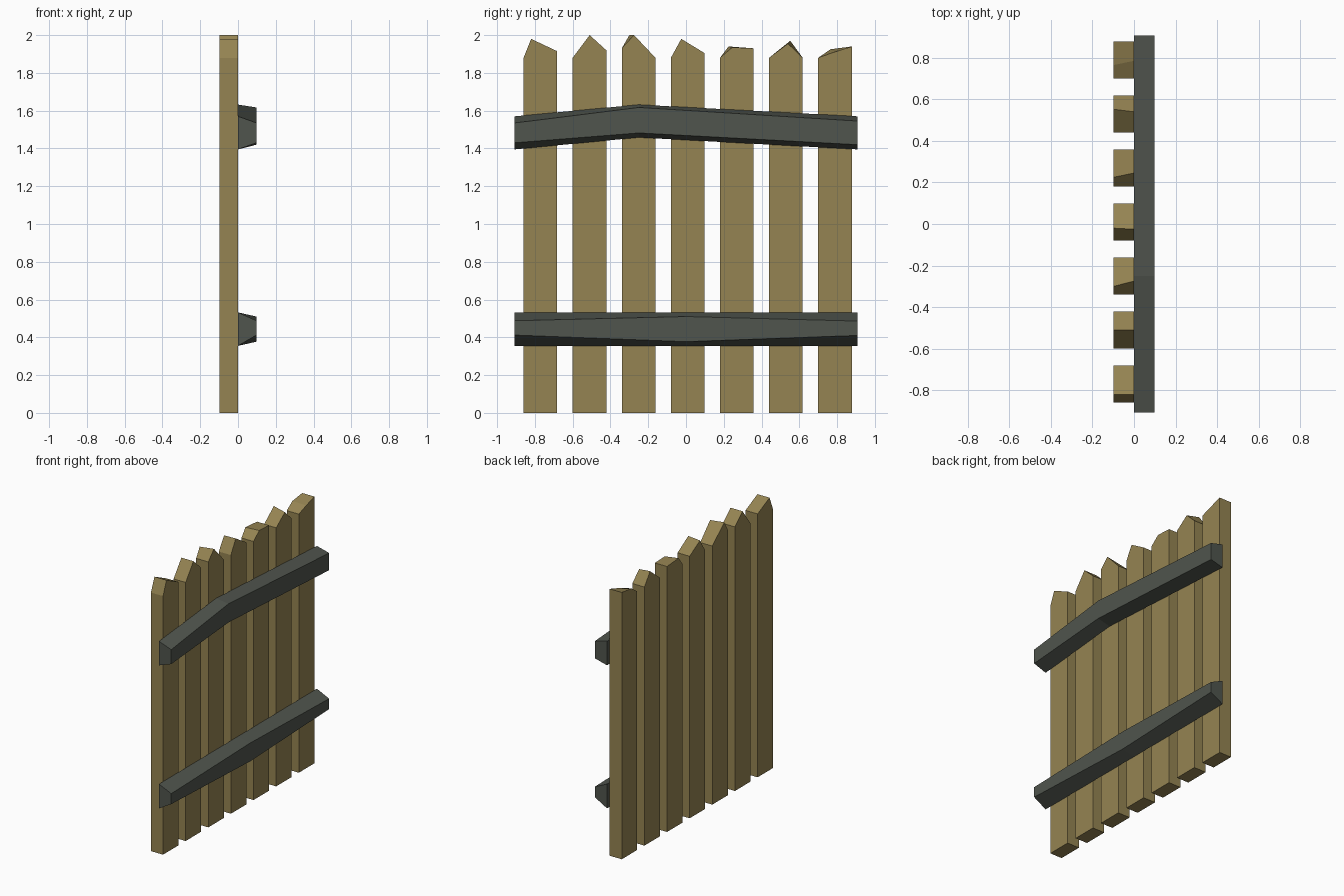
import bpy
import bmesh

if "Cube" in bpy.data.objects:
    bpy.data.objects.remove(bpy.data.objects["Cube"])


def material(name, rgb):
    m = bpy.data.materials.new(name)
    m.diffuse_color = (*rgb, 1)
    m.use_nodes = True
    m.node_tree.nodes["Principled BSDF"].inputs["Base Color"].default_value = m.diffuse_color
    return m


wood = material("wood", (0.30, 0.23, 0.085))
dark = material("dark_wood", (0.08, 0.09, 0.075))


def loft(name, x0, back, x1, front, mat):
    """Solid between two (y, z) outlines with equal point counts."""
    bm = bmesh.new()
    a = [bm.verts.new((x0, y, z)) for y, z in back]
    b = [bm.verts.new((x1, y, z)) for y, z in front]
    n = len(a)
    bm.faces.new(a)
    bm.faces.new(b[::-1])
    for i in range(n):
        j = (i + 1) % n
        bm.faces.new((a[i], b[i], b[j], a[j]))
    bmesh.ops.recalc_face_normals(bm, faces=bm.faces)
    me = bpy.data.meshes.new(name)
    bm.to_mesh(me)
    bm.free()
    me.materials.append(mat)
    ob = bpy.data.objects.new(name, me)
    bpy.context.collection.objects.link(ob)
    return ob


# Pickets: left shoulder z, back peak, front peak (y offset, z), right shoulder z
W, PITCH, START, T = 0.178, 0.26, -0.86, 0.098
tops = [
    (1.88, (0.04, 1.98), (0.04, 1.98), 1.915),
    (1.88, (0.09, 2.00), (0.09, 2.00), 1.92),
    (1.93, (0.04, 2.00), (0.065, 2.00), 1.88),
    (1.88, (0.06, 1.975), (0.055, 1.98), 1.905),
    (1.88, (0.045, 1.94), (0.065, 1.935), 1.93),
    (1.88, (0.112, 1.97), (0.10, 1.955), 1.88),
    (1.88, (0.065, 1.925), (0.085, 1.91), 1.94),
]
for i, (zl, pb, pf, zr) in enumerate(tops):
    y = START + i * PITCH

    def outline(p):
        return [(y, 0), (y + W, 0), (y + W, zr), (y + p[0], p[1]), (y, zl)]

    loft(f"picket_{i + 1}", -T, outline(pb), -0.001, outline(pf), wood)


# Rails: six-point outlines bent at ym, chamfered towards the outer face
def rail(name, ym, back, front):
    def outline(ends):
        (lb, mb, rb), (lt, mt, rt) = ends
        return [(-0.907, lb), (ym, mb), (0.907, rb),
                (0.907, rt), (ym, mt), (-0.907, lt)]
    loft(name, 0, outline(back), T, outline(front), dark)


rail("upper_rail", -0.25,
     ((1.395, 1.458, 1.395), (1.57, 1.632, 1.57)),
     ((1.43, 1.482, 1.42), (1.535, 1.617, 1.545)))
rail("lower_rail", 0.0,
     ((0.355, 0.355, 0.355), (0.532, 0.532, 0.532)),
     ((0.412, 0.377, 0.41), (0.488, 0.51, 0.486)))
